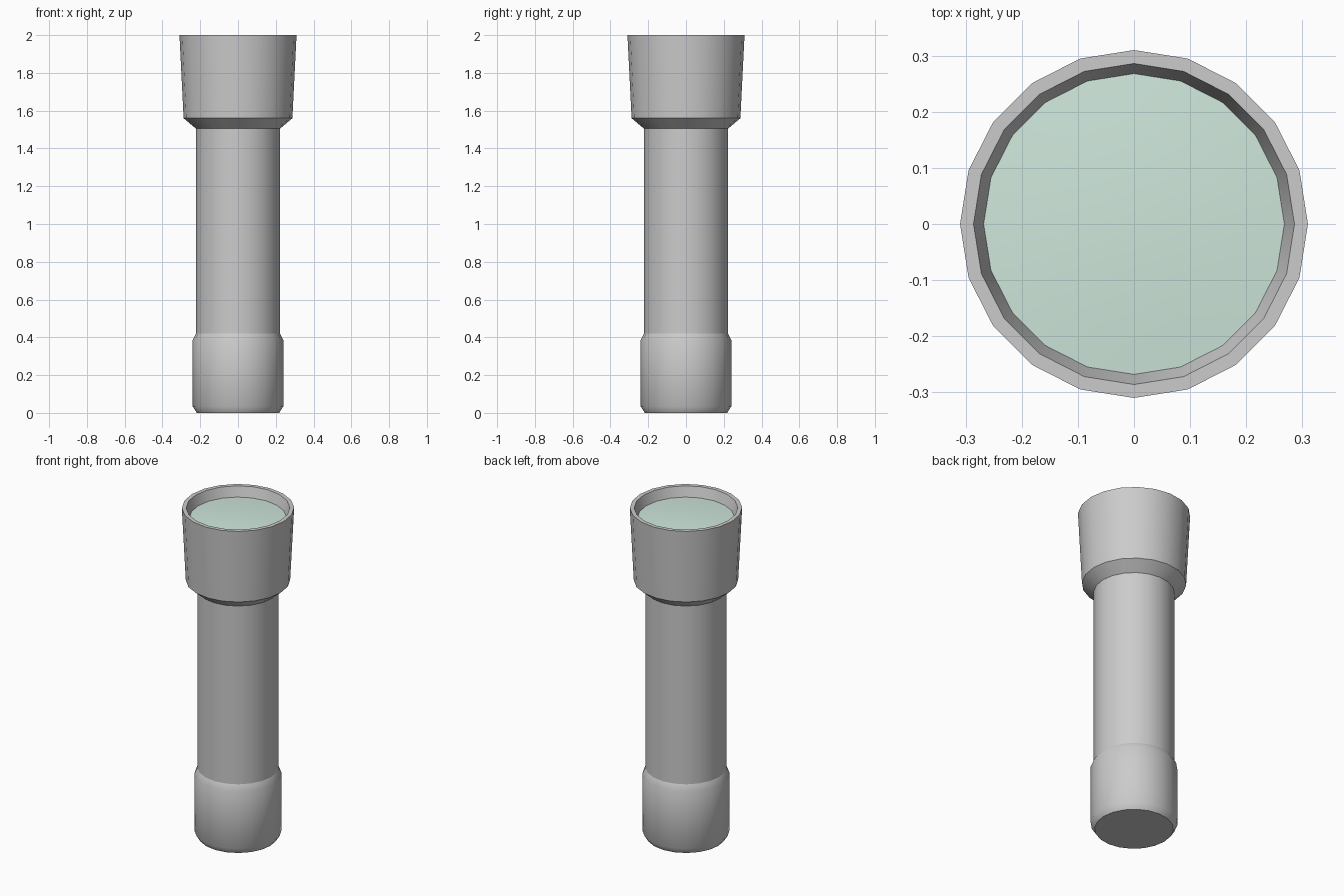
import bpy, bmesh, math

if "Cube" in bpy.data.objects:
    bpy.data.objects.remove(bpy.data.objects["Cube"])

SIDES = 20


def material(name, rgb):
    m = bpy.data.materials.new(name)
    m.diffuse_color = (*rgb, 1)
    m.use_nodes = True
    m.node_tree.nodes["Principled BSDF"].inputs["Base Color"].default_value = m.diffuse_color
    return m


def lathe(name, profile, mat=None, angle=32):
    """Revolve (radius, z) points around z; radius 0 closes to a point."""
    bm = bmesh.new()
    rings = []
    for r, z in profile:
        if r == 0:
            rings.append([bm.verts.new((0, 0, z))] * SIDES)
        else:
            rings.append([bm.verts.new((r * math.cos(a), r * math.sin(a), z))
                          for a in (math.tau * i / SIDES for i in range(SIDES))])
    for lo, hi in zip(rings, rings[1:]):
        for i in range(SIDES):
            j = (i + 1) % SIDES
            bm.faces.new(dict.fromkeys((lo[i], lo[j], hi[j], hi[i])))
    me = bpy.data.meshes.new(name)
    bm.to_mesh(me)
    bm.free()
    ob = bpy.data.objects.new(name, me)
    bpy.context.collection.objects.link(ob)
    if mat:
        me.materials.append(mat)
    bpy.ops.object.select_all(action='DESELECT')
    ob.select_set(True)
    bpy.context.view_layer.objects.active = ob
    bpy.ops.object.shade_smooth_by_angle(angle=math.radians(angle))
    return ob


dark = material("dark_grey", (0.55, 0.55, 0.55))
glass = material("lens_glass", (0.62, 0.80, 0.71))

# Tail cap with chamfered base and sloped shoulder
lathe("tail_cap", [(0, 0), (0.218, 0), (0.24, 0.035), (0.24, 0.385), (0.223, 0.42)], dark)

# Handle tube
lathe("handle", [(0.223, 0.42), (0.223, 1.505)])

# Flared head with recessed inner wall
lathe("head", [(0.223, 1.505), (0.288, 1.56), (0.31, 2.0), (0.286, 2.0), (0.268, 1.94)], dark)

# Slightly domed lens
lathe("lens", [(0.268, 1.94), (0.19, 1.946), (0.10, 1.951), (0, 1.953)], glass)
